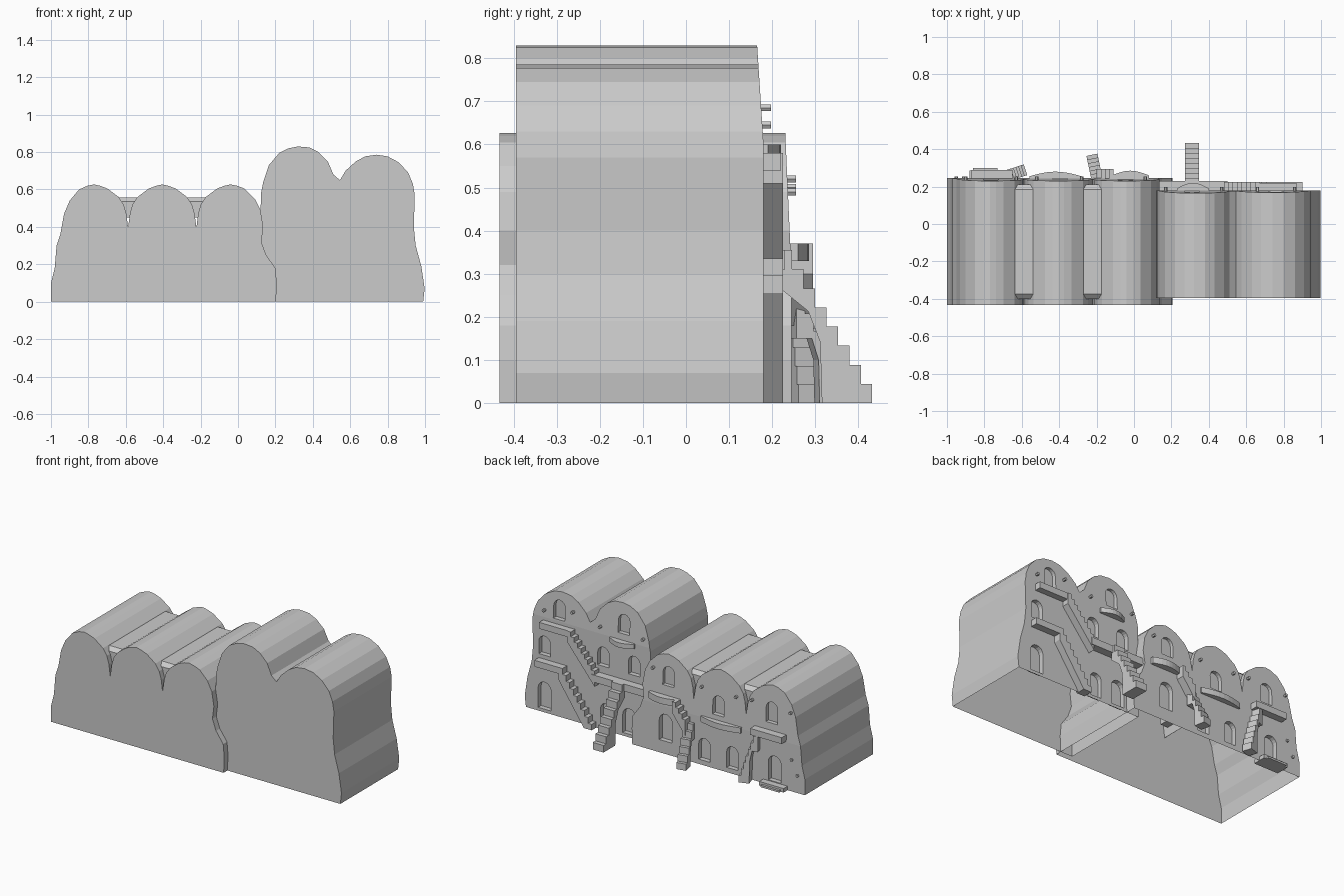
import bpy, bmesh, math
from mathutils import Vector

if "Cube" in bpy.data.objects:
    bpy.data.objects.remove(bpy.data.objects["Cube"], do_unlink=True)

stone = bpy.data.materials.new("grey_stone")
stone.use_nodes = True
GREY = (0.6, 0.6, 0.6, 1)
stone.diffuse_color = GREY
stone.node_tree.nodes["Principled BSDF"].inputs["Base Color"].default_value = GREY


def prism(name, pts, vec):
    """Extrude a closed 3D outline along vec."""
    bm = bmesh.new()
    face = bm.faces.new([bm.verts.new(p) for p in pts])
    res = bmesh.ops.extrude_face_region(bm, geom=[face])
    verts = [v for v in res["geom"] if isinstance(v, bmesh.types.BMVert)]
    bmesh.ops.translate(bm, verts=verts, vec=vec)
    bmesh.ops.recalc_face_normals(bm, faces=bm.faces)
    mesh = bpy.data.meshes.new(name)
    bm.to_mesh(mesh)
    bm.free()
    mesh.materials.append(stone)
    ob = bpy.data.objects.new(name, mesh)
    bpy.context.collection.objects.link(ob)
    return ob


def arch(x, z, w, h):
    """Outline of an arched opening standing at height z."""
    r = w / 2
    top = [(x + r * math.cos(a), z + h - r + r * math.sin(a))
           for a in [math.pi * i / 8 for i in range(9)]]
    return [(x - r, z), (x + r, z)] + top


def house(name, profile, front, back, bend, lean, doors):
    """Vaulted shell, open below, back wall leaning in above bend, with arched niches."""
    ob = prism(name, [(x, front, z) for x, z in profile], (0, back - front, 0))
    bm = bmesh.new()
    bm.from_mesh(ob.data)
    bmesh.ops.bisect_plane(bm, geom=bm.verts[:] + bm.edges[:] + bm.faces[:],
                           plane_co=(0, 0, bend), plane_no=(0, 0, 1))
    for v in bm.verts:
        if v.co.y > 0:
            v.co.y -= lean * max(0, v.co.z - bend)
    bm.to_mesh(ob.data)
    bm.free()
    cutters = []
    for door in doors:
        cutter = prism("niche_cutter", [(x, back - 0.03, z) for x, z in arch(*door)], (0, 0.1, 0))
        mod = ob.modifiers.new("niche", "BOOLEAN")
        mod.object = cutter
        mod.operation = "DIFFERENCE"
        mod.solver = "EXACT"
        cutters.append(cutter)
    # Bake the niches, then open the underside
    graph = bpy.context.evaluated_depsgraph_get()
    baked = bpy.data.meshes.new_from_object(ob.evaluated_get(graph))
    ob.modifiers.clear()
    ob.data = baked
    for cutter in cutters:
        bpy.data.objects.remove(cutter, do_unlink=True)
    bm = bmesh.new()
    bm.from_mesh(baked)
    floor = [f for f in bm.faces if max(v.co.z for v in f.verts) < 0.001]
    bmesh.ops.delete(bm, geom=floor, context="FACES")
    bm.to_mesh(baked)
    bm.free()


def ledge(name, x0, x1, y0, y1, z, t=0.04, bow=0.0):
    """Balcony slab, optionally bowed outward."""
    n = 8
    outer = [(x0 + (x1 - x0) * i / n, y1 + bow * math.sin(math.pi * i / n), z) for i in range(n + 1)]
    return prism(name, [(x1, y0, z), (x0, y0, z)] + outer, (0, 0, -t))


def stair(name, top, bottom, width, n, depth, buttress=False):
    """Straight flight; the underside slopes, or curves down to a solid foot."""
    a, b = Vector(top), Vector(bottom)
    run = Vector((b.x - a.x, b.y - a.y, 0))
    drop = a.z - b.z
    side = Vector((-run.y, run.x, 0)).normalized() * width

    def at(along, down):
        return a + run * along - Vector((0, 0, down))

    pts = []
    for i in range(n):
        pts += [at(i / n, drop * i / n), at((i + 1) / n, drop * i / n)]
    pts.append(at(1, drop))
    if buttress:
        pts += [at(0.45, drop), at(0.43, drop * 0.6), at(0.3, drop * 0.4)]
    elif b.z < 0.01:
        pts.append(at(1 - depth / drop, drop))
    else:
        pts.append(at(1, drop + depth))
    pts.append(at(0, depth))
    return prism(name, [p - side / 2 for p in pts], side)


def pegs(name, spots, wall):
    for i, (x, z) in enumerate(spots):
        pts = [(x + 0.009 * math.cos(k * math.pi / 3), wall - 0.02,
                z + 0.009 * math.sin(k * math.pi / 3)) for k in range(6)]
        prism(f"{name}_{i + 1}", pts, (0, 0.045, 0))


# Low house: three equal vaults between irregular side walls
half = [(0.19, 0.4), (0.181, 0.47), (0.167, 0.52), (0.14, 0.56), (0.08, 0.605), (0.04, 0.62)]
low = [(-1, 0), (-1, 0.1), (-0.98, 0.18), (-0.97, 0.3), (-0.95, 0.36), (-0.93, 0.47),
       (-0.9, 0.54), (-0.85, 0.6), (-0.805, 0.62)]
for c in (-0.77, -0.405, -0.04):
    if c > -0.7:
        low += [(c - d + 0.008, z) for d, z in half]
    low += [(c, 0.627)]
    if c < -0.1:
        low += [(c + d - 0.008, z) for d, z in reversed(half)]
low += [(-0.005, 0.62), (0.035, 0.605), (0.09, 0.55), (0.12, 0.49), (0.135, 0.4),
        (0.125, 0.32), (0.15, 0.25), (0.2, 0.18), (0.207, 0.1), (0.203, 0)]
low_doors = [(-0.045, 0.43, 0.08, 0.12), (-0.395, 0.34, 0.08, 0.12), (-0.765, 0.39, 0.08, 0.13),
             (-0.03, 0.08, 0.09, 0.17), (-0.3, 0.03, 0.08, 0.14), (-0.495, 0.03, 0.08, 0.14),
             (-0.79, 0.03, 0.09, 0.16)]
house("low_house", low, -0.433, 0.245, 0.3, 0.045, low_doors)

# Tall house: two vaults of different height
tall = [(0.12, 0), (0.12, 0.45), (0.123, 0.58), (0.135, 0.64),
        (0.165, 0.73), (0.22, 0.795), (0.27, 0.82), (0.32, 0.83), (0.38, 0.825), (0.43, 0.8),
        (0.48, 0.75), (0.51, 0.68), (0.545, 0.65), (0.575, 0.7), (0.63, 0.75), (0.68, 0.777),
        (0.74, 0.786), (0.8, 0.777), (0.86, 0.745), (0.91, 0.69), (0.935, 0.63), (0.945, 0.57),
        (0.94, 0.4), (0.95, 0.3), (0.98, 0.19), (0.998, 0.07), (0.99, 0)]
tall_doors = [(0.76, 0.61, 0.08, 0.12), (0.31, 0.64, 0.08, 0.12), (0.86, 0.36, 0.08, 0.12),
              (0.45, 0.4, 0.08, 0.12), (0.235, 0.4, 0.08, 0.12), (0.86, 0.02, 0.09, 0.17),
              (0.27, 0.02, 0.09, 0.16), (0.43, 0.02, 0.08, 0.15)]
house("tall_house", tall, -0.395, 0.18, 0.6, 0.065, tall_doors)

# Gutters filling the valleys of the low roof, chamfered at both ends
for i, x in enumerate((-0.585, -0.222)):
    side = [(-0.4, 0.45), (0.21, 0.45), (0.21, 0.535), (0.185, 0.557), (-0.375, 0.557), (-0.4, 0.535)]
    prism(f"roof_gutter_{i + 1}", [(x - 0.055, y, z) for y, z in side], (0.11, 0, 0))

# Tall house balconies, landing and flights
ledge("upper_balcony", 0.67, 0.87, 0.15, 0.22, 0.58)
stair("upper_stair", (0.67, 0.195, 0.58), (0.48, 0.195, 0.35), 0.06, 8, 0.07)
ledge("bowed_balcony", 0.23, 0.4, 0.15, 0.19, 0.6, 0.03, 0.03)
ledge("landing", 0.1, 0.5, 0.15, 0.23, 0.355, 0.045)
stair("landing_stair", (0.31, 0.22, 0.355), (0.31, 0.432, 0), 0.075, 8, 0.09, True)
ledge("lower_balcony", 0.73, 0.9, 0.15, 0.225, 0.335)
stair("lower_stair", (0.73, 0.195, 0.335), (0.5, 0.195, 0), 0.06, 9, 0.08)

# Low house balconies and flights
ledge("inner_balcony", -0.12, 0.08, 0.2, 0.26, 0.37, 0.04, 0.025)
stair("inner_upper_stair", (-0.11, 0.26, 0.37), (-0.2, 0.26, 0.25), 0.07, 4, 0.07)
stair("inner_lower_stair", (-0.2, 0.25, 0.25), (-0.225, 0.37, 0), 0.06, 6, 0.1, True)
ledge("middle_balcony", -0.56, -0.28, 0.2, 0.255, 0.31, 0.035, 0.025)
ledge("outer_balcony", -0.87, -0.65, 0.2, 0.29, 0.345)
stair("outer_stair", (-0.69, 0.255, 0.345), (-0.58, 0.29, 0), 0.06, 8, 0.14, True)
ledge("door_step", -0.88, -0.71, 0.2, 0.285, 0.025, 0.025)
ledge("door_step_lower", -0.86, -0.73, 0.2, 0.3, 0.012, 0.012)

# Roof beams poking through the walls
pegs("tall_beam", [(0.86, 0.645), (0.66, 0.685), (0.47, 0.645), (0.17, 0.645), (0.53, 0.38)], 0.172)
pegs("low_beam", [(-0.63, 0.5), (-0.9, 0.49), (-0.28, 0.49), (-0.52, 0.49),
                  (0.06, 0.52), (-0.91, 0.2), (-0.95, 0.11)], 0.23)
